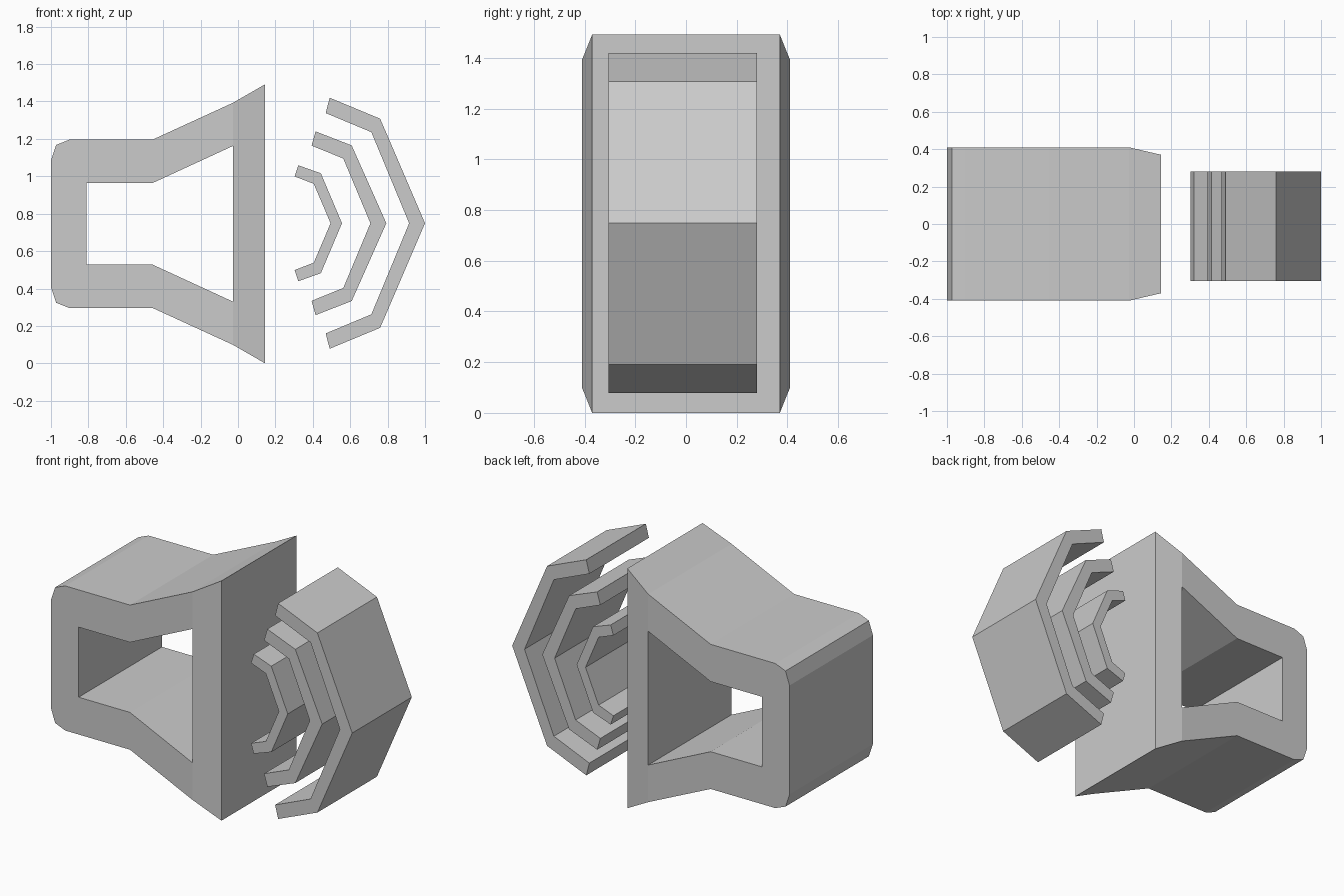
import bpy, bmesh

if "Cube" in bpy.data.objects:
    bpy.data.objects.remove(bpy.data.objects["Cube"])


def mirrored(half, mid):
    """Close an upper half outline by reflecting it about z = mid."""
    return [(x, 2 * mid - z) for x, z in reversed(half) if abs(z - mid) > 1e-4] + half


def finish(bm, name):
    bmesh.ops.recalc_face_normals(bm, faces=bm.faces[:])
    mesh = bpy.data.meshes.new(name)
    bm.to_mesh(mesh)
    bm.free()
    obj = bpy.data.objects.new(name, mesh)
    bpy.context.collection.objects.link(obj)
    return obj


def prism(bm, outline, y0, y1, open_edges=()):
    """Extrude an x-z outline along y, skipping the side walls listed."""
    a = [bm.verts.new((x, y0, z)) for x, z in outline]
    b = [bm.verts.new((x, y1, z)) for x, z in outline]
    bm.faces.new(a)
    bm.faces.new(b[::-1])
    n = len(outline)
    for i in range(n):
        if i not in open_edges:
            j = (i + 1) % n
            bm.faces.new((a[i], a[j], b[j], b[i]))
    return a, b


# Speaker body: C-shaped shell closed by a tapered front plate
MID = 0.746
outer = mirrored([(-1.0, 1.085), (-0.972, 1.168), (-0.902, 1.196),
                  (-0.457, 1.196), (-0.027, 1.393)], MID)
inner = mirrored([(-0.81, 0.964), (-0.457, 0.964), (-0.027, 1.162)], MID)
n, m = len(outer), len(inner)
bm = bmesh.new()
a, b = prism(bm, outer + inner[::-1], -0.41, 0.41, (n - 1, n + m - 1))
low, top, in_top, in_low = 0, n - 1, n, n + m - 1
plate = [[bm.verts.new((0.145, y, z)) for z in (0.0, 2 * MID)] for y in (-0.37, 0.37)]
for ring, (p_low, p_top) in zip((a, b), plate):
    bm.faces.new((ring[low], ring[in_low], ring[in_top], ring[top], p_top, p_low))
for k, i in enumerate((low, top)):
    bm.faces.new((a[i], b[i], plate[1][k], plate[0][k]))
bm.faces.new((plate[0][0], plate[1][0], plate[1][1], plate[0][1]))
bm.faces.new((a[in_low], b[in_low], b[in_top], a[in_top]))
finish(bm, "speaker_body")

# Three bent sound waves: outer edge then inner edge, from middle to tip
WAVE_MID = 0.749
waves = {
    "small_wave": ([(0.556, WAVE_MID), (0.443, 1.016), (0.322, 1.059)],
                   [(0.495, WAVE_MID), (0.405, 0.96), (0.303, 0.999)]),
    "medium_wave": ([(0.793, WAVE_MID), (0.608, 1.165), (0.415, 1.24)],
                    [(0.708, WAVE_MID), (0.563, 1.095), (0.393, 1.164)]),
    "large_wave": ([(1.0, WAVE_MID), (0.76, 1.308), (0.49, 1.42)],
                   [(0.915, WAVE_MID), (0.713, 1.236), (0.469, 1.338)]),
}
for name, (out_half, in_half) in waves.items():
    bm = bmesh.new()
    prism(bm, mirrored(out_half, WAVE_MID) + mirrored(in_half, WAVE_MID)[::-1], -0.305, 0.281)
    finish(bm, name)
